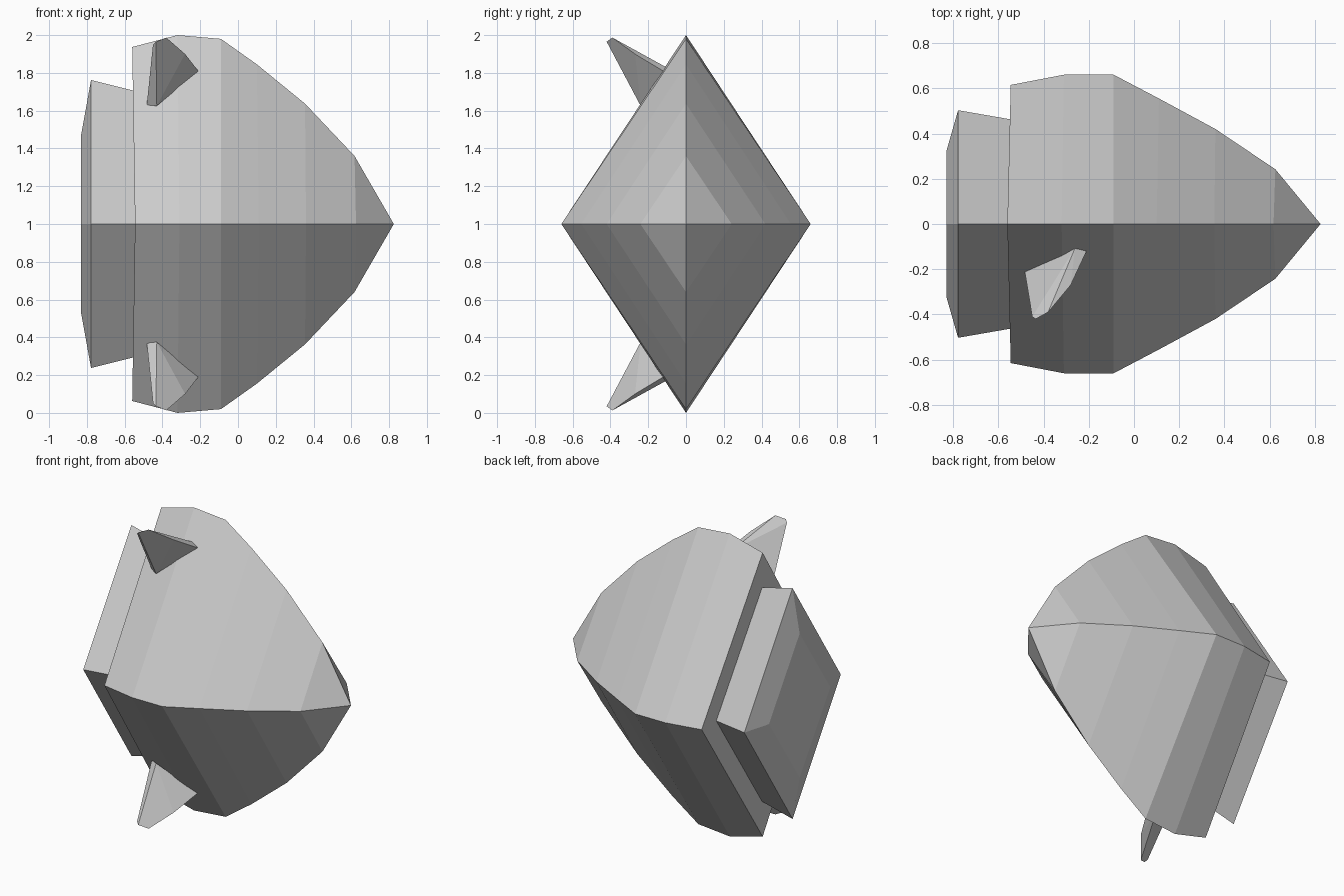
import bpy, bmesh

if "Cube" in bpy.data.objects:
    bpy.data.objects.remove(bpy.data.objects["Cube"])


def finish(name, bm):
    bmesh.ops.recalc_face_normals(bm, faces=bm.faces[:])
    mesh = bpy.data.meshes.new(name)
    bm.to_mesh(mesh)
    bm.free()
    obj = bpy.data.objects.new(name, mesh)
    bpy.context.collection.objects.link(obj)
    return obj


def diamond_loft(name, sections):
    """Loft diamond rings along x: (x at sides, x at top, half depth, half height)."""
    bm = bmesh.new()
    rings = []
    for xs, xt, hy, hz in sections:
        if hy == 0:
            rings.append([bm.verts.new((xs, 0, 1))])
        else:
            rings.append([bm.verts.new(p) for p in (
                (xs, -hy, 1), (xt, 0, 1 + hz), (xs, hy, 1), (xt, 0, 1 - hz))])
    for a, b in zip(rings, rings[1:]):
        for i in range(4):
            j = (i + 1) % 4
            if len(b) == 1:
                bm.faces.new((a[i], a[j], b[0]))
            else:
                bm.faces.new((a[i], a[j], b[j], b[i]))
    for ring in (rings[0], rings[-1]):
        if len(ring) == 4:
            bm.faces.new(ring)
    return finish(name, bm)


# Main tapered body with pointed nose
diamond_loft("body", [
    (-0.545, -0.56, 0.615, 0.937),
    (-0.31, -0.32, 0.66, 1.0),
    (-0.09, -0.09, 0.66, 0.98),
    (0.11, 0.10, 0.555, 0.845),
    (0.36, 0.355, 0.42, 0.637),
    (0.625, 0.617, 0.242, 0.36),
    (0.825, 0.825, 0, 0),
])

# Stepped rear plug with bevelled back
diamond_loft("rear_plug", [
    (-0.83, -0.83, 0.32, 0.475),
    (-0.778, -0.778, 0.503, 0.762),
    (-0.53, -0.53, 0.46, 0.70),
])

# Two thin swept fins, mirrored about mid height
fin_points = [
    (-0.483, -0.21, 0.63), (-0.43, -0.24, 0.625),
    (-0.45, -0.41, 0.95), (-0.435, -0.42, 0.965), (-0.38, -0.39, 0.987),
    (-0.28, -0.27, 0.90), (-0.21, -0.12, 0.81),
    (-0.26, -0.105, 0.83), (-0.32, -0.15, 0.76),
]
for name, side in (("upper_fin", 1), ("lower_fin", -1)):
    bm = bmesh.new()
    for x, y, z in fin_points:
        bm.verts.new((x, y, 1 + side * z))
    hull = bmesh.ops.convex_hull(bm, input=bm.verts[:])
    loose = [v for v in bm.verts if not v.link_faces]
    bmesh.ops.delete(bm, geom=loose, context='VERTS')
    finish(name, bm)
